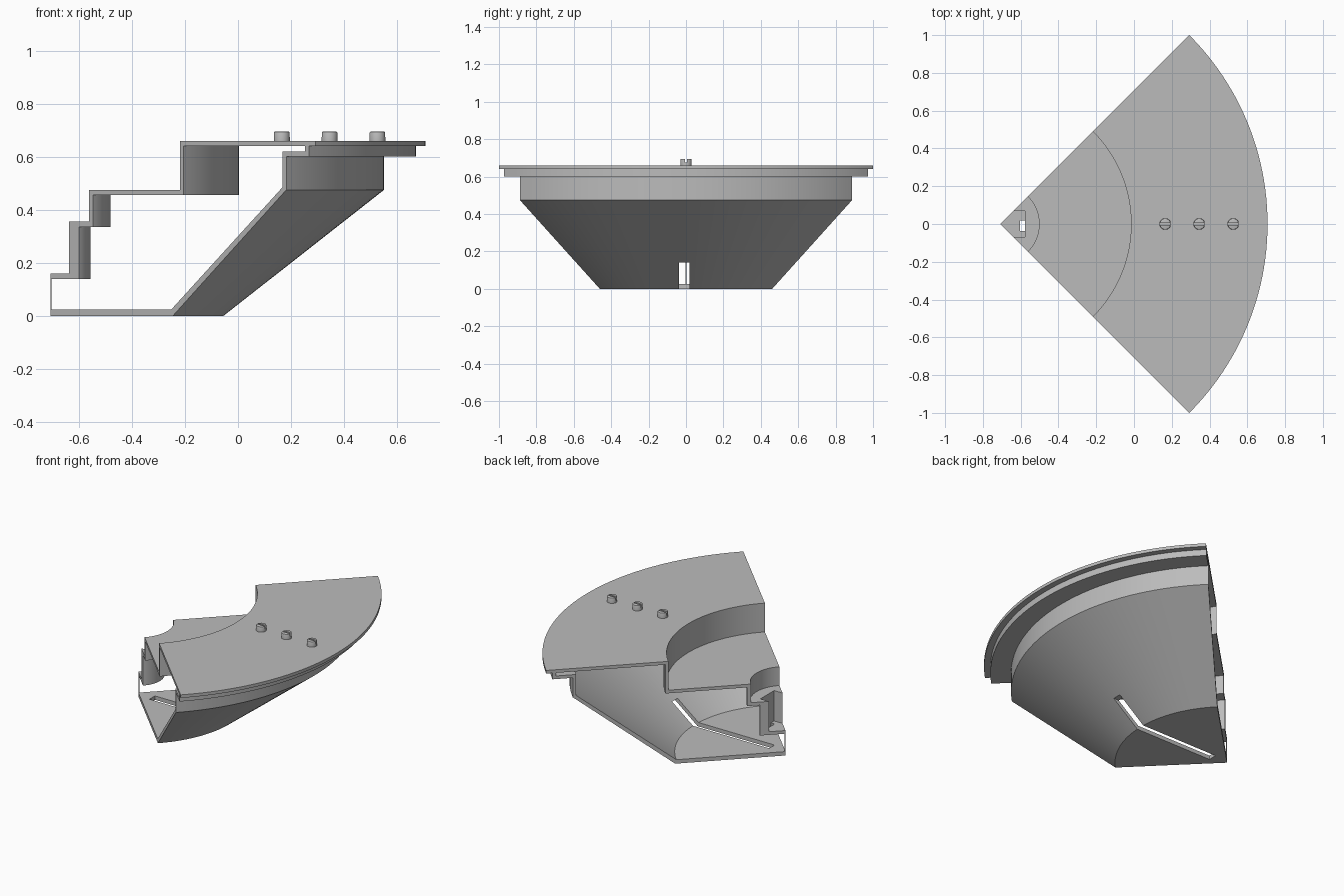
import bpy
import bmesh
from math import cos, sin, pi, radians
from mathutils import Matrix

if "Cube" in bpy.data.objects:
    bpy.data.objects.remove(bpy.data.objects["Cube"])

APEX = -0.707   # x of the axis all curved parts turn about
SEGMENTS = 48

grey = bpy.data.materials.new("plain grey")
grey.use_nodes = True
colour = (0.5, 0.5, 0.5, 1)
grey.diffuse_color = colour
grey.node_tree.nodes["Principled BSDF"].inputs["Base Color"].default_value = colour


def make_object(name, bm):
    bmesh.ops.recalc_face_normals(bm, faces=bm.faces)
    mesh = bpy.data.meshes.new(name)
    bm.to_mesh(mesh)
    bm.free()
    mesh.materials.append(grey)
    obj = bpy.data.objects.new(name, mesh)
    bpy.context.collection.objects.link(obj)
    return obj


def wedge(name, profile):
    """Turn a closed (radius, height) profile through a quarter circle."""
    bm = bmesh.new()
    rings = []
    for i in range(SEGMENTS + 1):
        a = -pi / 4 + pi / 2 * i / SEGMENTS
        rings.append([bm.verts.new((APEX + r * cos(a), r * sin(a), z)) for r, z in profile])
    count = len(profile)
    for a, b in zip(rings, rings[1:]):
        for j in range(count):
            k = (j + 1) % count
            bm.faces.new((a[j], a[k], b[k], b[j]))
    bm.faces.new(rings[0])
    bm.faces.new(rings[-1])
    bmesh.ops.remove_doubles(bm, verts=bm.verts, dist=0.00001)
    return make_object(name, bm)


def box(name, low, high):
    bm = bmesh.new()
    size = [h - l for l, h in zip(low, high)]
    middle = [(h + l) / 2 for l, h in zip(low, high)]
    bmesh.ops.create_cube(bm, size=1, matrix=Matrix.Translation(middle) @ Matrix.Diagonal((*size, 1)))
    return make_object(name, bm)


def activate(obj):
    bpy.ops.object.select_all(action='DESELECT')
    obj.select_set(True)
    bpy.context.view_layer.objects.active = obj


def cut(obj, low, high):
    cutter = box("cutter", low, high)
    cutter.hide_render = True
    mod = obj.modifiers.new("cut", 'BOOLEAN')
    mod.operation = 'DIFFERENCE'
    mod.solver = 'EXACT'
    mod.object = cutter
    activate(obj)
    bpy.ops.object.modifier_apply(modifier=mod.name)
    bpy.data.objects.remove(cutter)


def smooth(obj):
    activate(obj)
    bpy.ops.object.shade_smooth_by_angle(angle=radians(30))


# Stepped upper shell with its central socket
upper = wedge("stepped_lid", [
    (0, 0.14), (0.152, 0.14), (0.152, 0.335), (0.227, 0.335), (0.227, 0.455),
    (0.71, 0.455), (0.71, 0.64), (1.414, 0.64), (1.414, 0.66), (0.692, 0.66),
    (0.692, 0.475), (0.205, 0.475), (0.205, 0.355), (0, 0.355)])
cut(upper, (-1, -0.07, 0.16), (-0.577, 0.07, 0.5))
cut(upper, (-0.603, -0.037, 0.1), (-0.577, 0.018, 0.2))
smooth(upper)

# Conical lower bowl with a flange and raised rim
lower = wedge("conical_bowl", [
    (0, 0), (0.652, 0), (1.257, 0.475), (1.257, 0.60), (1.377, 0.60),
    (1.377, 0.64), (1.357, 0.64), (1.357, 0.62), (1.237, 0.62), (1.237, 0.485),
    (0.645, 0.025), (0, 0.025)])
# Radial slot through the floor and the cone
cut(lower, (-0.603, -0.037, -0.1), (0.4, 0.018, 0.14))
smooth(lower)

# Thin post on the axis
wedge("axis_post", [(0, 0.025), (0.005, 0.025), (0.005, 0.14), (0, 0.14)])

# Slotted pegs on the lid
for number, x in enumerate((0.165, 0.345, 0.525), 1):
    bm = bmesh.new()
    bmesh.ops.create_cone(bm, cap_ends=True, segments=32, radius1=0.03, radius2=0.03,
                          depth=0.035, matrix=Matrix.Translation((x, 0, 0.6775)))
    rim = [e for e in bm.edges if all(v.co.z > 0.68 for v in e.verts)]
    bmesh.ops.bevel(bm, geom=rim, offset=0.005, segments=2, affect='EDGES', profile=0.5)
    peg = make_object(f"peg_{number}", bm)
    cut(peg, (x - 0.05, -0.006, 0.675), (x + 0.05, 0.006, 0.72))
    smooth(peg)
